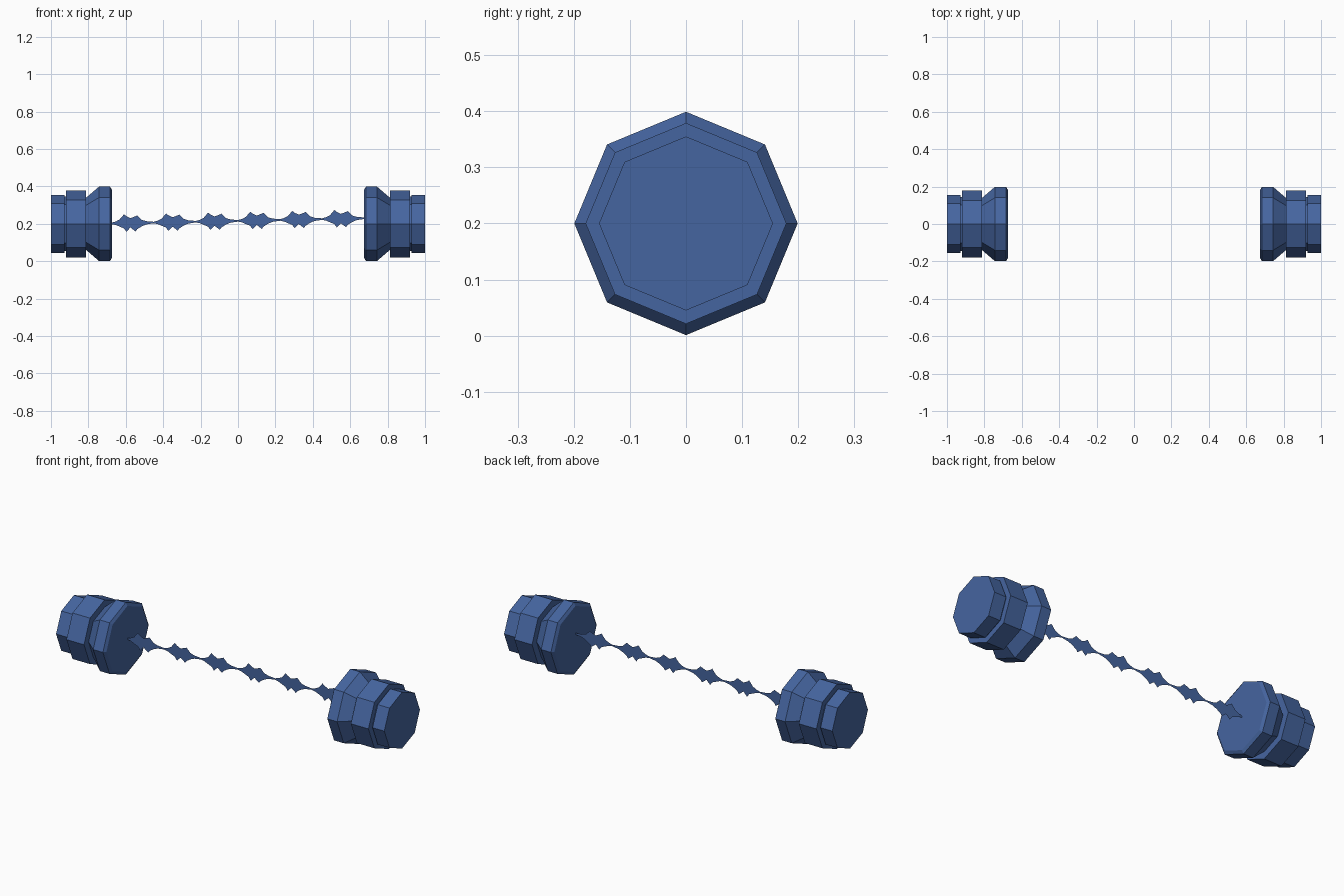
import bpy, bmesh, math

if "Cube" in bpy.data.objects:
    bpy.data.objects.remove(bpy.data.objects["Cube"])

blue = bpy.data.materials.new("blue")
blue.diffuse_color = (0.06, 0.13, 0.35, 1)
blue.use_nodes = True
blue.node_tree.nodes["Principled BSDF"].inputs["Base Color"].default_value = blue.diffuse_color


def finish(name, bm):
    bmesh.ops.recalc_face_normals(bm, faces=bm.faces)
    mesh = bpy.data.meshes.new(name)
    bm.to_mesh(mesh)
    bm.free()
    mesh.materials.append(blue)
    obj = bpy.data.objects.new(name, mesh)
    bpy.context.collection.objects.link(obj)
    return obj


# Emitter profile: (distance from centre, radius), outer end to inner end
PROFILE = [(1.0, 0.155), (0.928, 0.155), (0.928, 0.145), (0.92, 0.145),
           (0.92, 0.179), (0.813, 0.179), (0.813, 0.139), (0.743, 0.199),
           (0.684, 0.199), (0.674, 0.182)]
SIDES, HEIGHT = 8, 0.2


def emitter(name, side):
    bm = bmesh.new()
    rings = []
    for x, r in PROFILE:
        rings.append([bm.verts.new((side * x,
                                    r * math.cos(2 * math.pi * i / SIDES),
                                    HEIGHT + r * math.sin(2 * math.pi * i / SIDES)))
                      for i in range(SIDES)])
    for a, b in zip(rings, rings[1:]):
        for i in range(SIDES):
            j = (i + 1) % SIDES
            bm.faces.new((a[i], a[j], b[j], b[i]))
    bm.faces.new(rings[0])
    bm.faces.new(rings[-1])
    return finish(name, bm)


emitter("left_emitter", -1)
emitter("right_emitter", 1)

# Flat energy beam: one spiky pulse (offset, above, below) repeated six times
PULSE = [(0.0, 0.004, 0.004), (0.022, 0.010, 0.009), (0.042, 0.020, 0.018),
         (0.065, 0.047, 0.028), (0.078, 0.037, 0.046), (0.100, 0.026, 0.024),
         (0.128, 0.036, 0.046), (0.136, 0.040, 0.034), (0.160, 0.016, 0.019),
         (0.185, 0.008, 0.009)]
COUNT, PITCH, START = 6, 0.225, -0.675
bm = bmesh.new()
points = [(START + k * PITCH + u, up, down) for k in range(COUNT) for u, up, down in PULSE]
points.append((START + COUNT * PITCH, 0.004, 0.004))
pairs = []
for x, up, down in points:
    z = 0.216 + 0.0205 * x
    pairs.append((bm.verts.new((x, 0, z + up)), bm.verts.new((x, 0, z - down))))
for (a, b), (c, d) in zip(pairs, pairs[1:]):
    bm.faces.new((a, b, d, c))
finish("energy_beam", bm)
